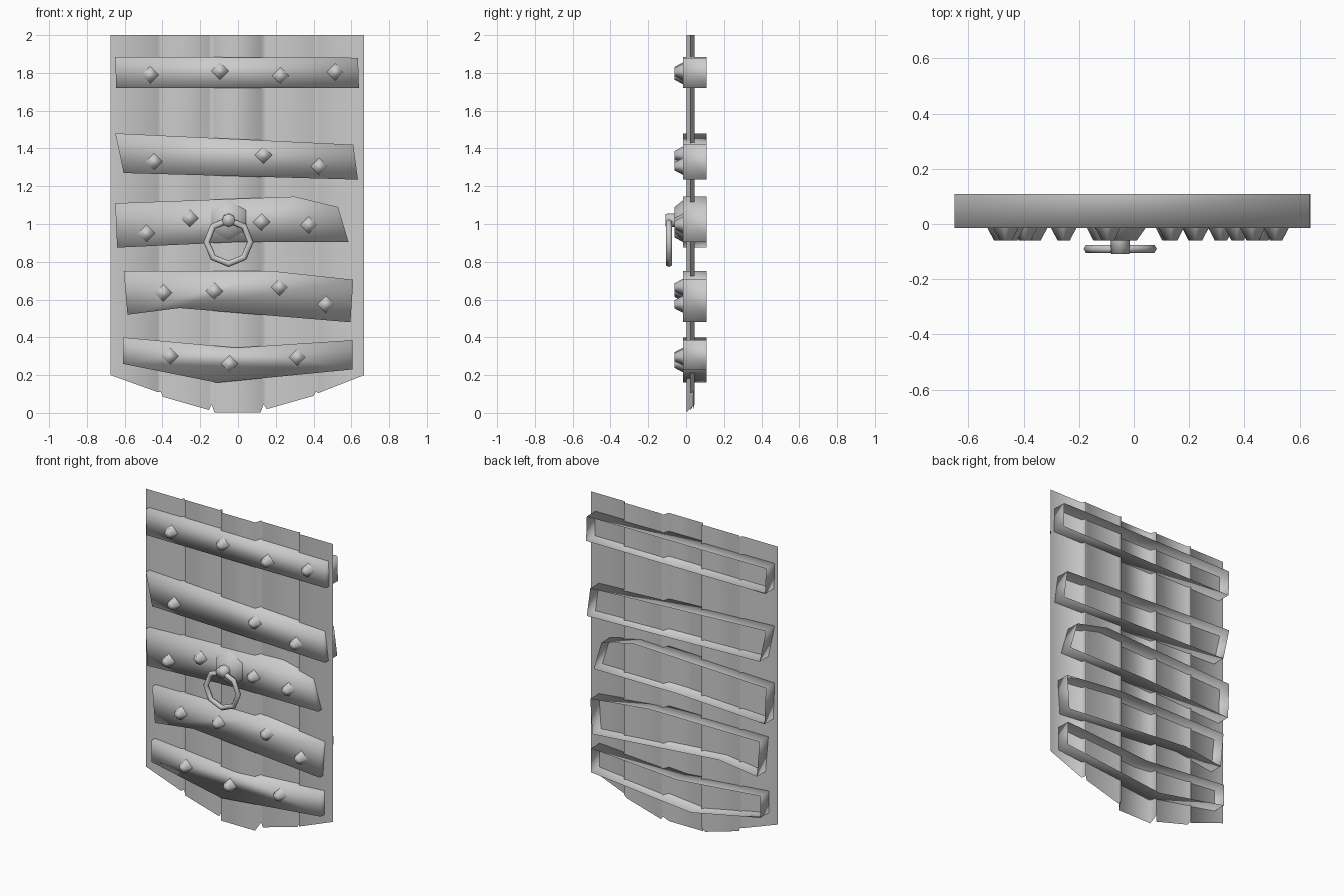
import bpy, bmesh
from math import pi
from mathutils import Matrix

if "Cube" in bpy.data.objects:
    bpy.data.objects.remove(bpy.data.objects["Cube"])


def finish(bm, name, smooth=True):
    bmesh.ops.recalc_face_normals(bm, faces=bm.faces)
    me = bpy.data.meshes.new(name)
    bm.to_mesh(me)
    bm.free()
    for p in me.polygons:
        p.use_smooth = smooth
    ob = bpy.data.objects.new(name, me)
    bpy.context.collection.objects.link(ob)
    return ob


# plank sheet: (x, y, bottom z) along the width, V grooves at the seams
profile = [(-.675, .02, .2), (-.425, .02, .11), (-.41, .038, .112), (-.397, .025, .085),
           (-.153, .025, .015), (-.14, .04, .045), (-.125, .003, .003), (.12, .003, .003),
           (.135, .045, .045), (.152, .037, .02), (.4, .037, .09), (.413, .045, .112),
           (.425, .02, .105), (.668, .02, .2)]
bm = bmesh.new()
low = [bm.verts.new(p) for p in profile]
top = [bm.verts.new((x, y, 2)) for x, y, _ in profile]
for i in range(len(profile) - 1):
    bm.faces.new((low[i], low[i + 1], top[i + 1], top[i]))
finish(bm, "door_planks")

# bands: front outline, open at the back
bands = [
    [(-.65, 1.885), (.635, 1.88), (.64, 1.72), (-.645, 1.72)],
    [(-.65, 1.48), (.61, 1.42), (.635, 1.235), (-.605, 1.27)],
    [(-.65, 1.11), (.3, 1.145), (.53, 1.09), (.585, .905), (0, .905), (-.64, .875)],
    [(-.605, .75), (.19, .75), (.61, .705), (.595, .48), (-.31, .555), (-.585, .52)],
    [(-.61, .4), (-.01, .345), (.605, .385), (.605, .23), (-.11, .16), (-.61, .26)],
]
for i, pts in enumerate(bands):
    bm = bmesh.new()
    front = [bm.verts.new((x, -.015, z)) for x, z in pts]
    back = [bm.verts.new((x, .109, z)) for x, z in pts]
    bm.faces.new(front)
    for j in range(len(pts)):
        k = (j + 1) % len(pts)
        bm.faces.new((front[j], front[k], back[k], back[j]))
    finish(bm, f"band_{i + 1}")


# tapered stud pointing to the front, open against its base
def stud(name, x, z, sides, r1, r2, y1, y2, turn=0.0):
    bm = bmesh.new()
    m = (Matrix.Translation((x, (y1 + y2) / 2, z)) @ Matrix.Rotation(pi / 2, 4, 'X')
         @ Matrix.Rotation(turn, 4, 'Z'))
    bmesh.ops.create_cone(bm, cap_ends=True, segments=sides, radius1=r1, radius2=r2,
                          depth=y1 - y2, matrix=m)
    base = [f for f in bm.faces if all(abs(v.co.y - y1) < 1e-4 for v in f.verts)]
    bmesh.ops.delete(bm, geom=base, context='FACES_ONLY')
    return finish(bm, name)


# rivets
rivets = [(-.465, 1.79), (-.095, 1.81), (.225, 1.785), (.515, 1.805),
          (-.445, 1.33), (.135, 1.365), (.43, 1.305),
          (-.485, .95), (-.255, 1.03), (.125, 1.01), (.375, .995),
          (-.395, .635), (-.125, .645), (.22, .665), (.465, .575),
          (-.36, .3), (-.045, .26), (.315, .295)]


def align(ob, x, z, sides):
    # put one vertex of the stud straight up, whatever the start angle
    from math import atan2
    v = ob.data.vertices[0].co
    a = atan2(v.z - z, v.x - x) - pi / 2
    ob.data.transform(Matrix.Translation((x, 0, z)) @ Matrix.Rotation(a, 4, 'Y')
                      @ Matrix.Translation((-x, 0, -z)))


for i, (x, z) in enumerate(rivets):
    align(stud(f"rivet_{i + 1}", x, z, 4, .046, .022, -.014, -.06), x, z, 4)

# knocker plate, boss and ring
align(stud("knocker_plate", -.05, 1.02, 6, .107, .07, -.014, -.06), -.05, 1.02, 6)
align(stud("knocker_boss", -.05, 1.02, 8, .036, .034, -.055, -.109), -.05, 1.02, 8)
bpy.ops.mesh.primitive_torus_add(major_segments=8, minor_segments=6, major_radius=.116,
                                 minor_radius=.017, location=(-.05, -.09, .905),
                                 rotation=(pi / 2, 0, 0))
ring = bpy.context.object
ring.name = "knocker_ring"
for p in ring.data.polygons:
    p.use_smooth = True
